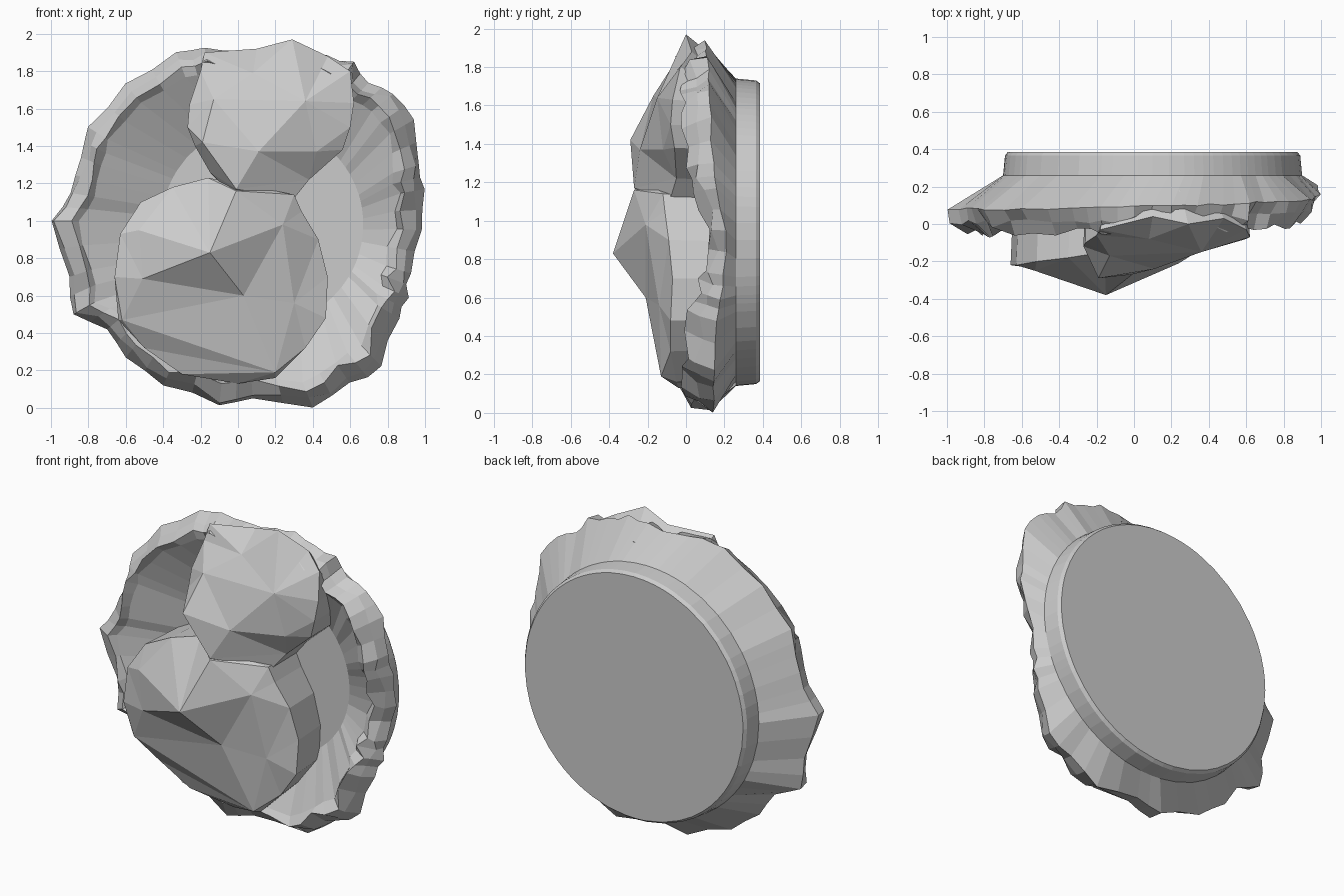
import bpy, bmesh, math, random
from mathutils import Vector
from mathutils.geometry import delaunay_2d_cdt

if "Cube" in bpy.data.objects:
    bpy.data.objects.remove(bpy.data.objects["Cube"])

random.seed(4)


def make(name, bm):
    bmesh.ops.recalc_face_normals(bm, faces=bm.faces)
    me = bpy.data.meshes.new(name)
    bm.to_mesh(me)
    bm.free()
    ob = bpy.data.objects.new(name, me)
    bpy.context.collection.objects.link(ob)
    return ob


def bridge(bm, a, b):
    n = len(a)
    for i in range(n):
        bm.faces.new((a[i], a[(i + 1) % n], b[(i + 1) % n], b[i]))


# Crust: uneven rim outline (x, z), lofted from the round base to the dished floor
coarse = [(-.18, 1.93), (0, 1.91), (.2, 1.92), (.34, 1.94), (.48, 1.89), (.62, 1.85), (.70, 1.74),
          (.83, 1.68), (.94, 1.54), (.97, 1.30), (1, 1.17), (.98, .95), (.92, .72), (.91, .59),
          (.86, .48), (.77, .22), (.6, .13), (.4, 0), (.08, .05), (-.1, .01), (-.4, .12),
          (-.6, .27), (-.7, .42), (-.88, .5), (-.9, .7), (-1, 1), (-.9, 1.15), (-.84, 1.34),
          (-.80, 1.5), (-.6, 1.73), (-.33, 1.9)]
rim = []
for (x, z), (x2, z2) in zip(coarse, coarse[1:] + coarse[:1]):
    k = random.uniform(.98, 1.01)
    rim += [(x, z), ((x + x2) / 2 * k, 1 + ((z + z2) / 2 - 1) * k)]


def scaled(s, y_func, jitter=0.0):
    pts = []
    for x, z in rim:
        k = s + random.uniform(-jitter, jitter)
        pts.append((x * k, y_func(x, z) + random.uniform(-jitter, jitter), 1 + (z - 1) * k))
    return pts


def circle(cx, cz, r, y):
    pts = []
    for x, z in rim:
        a = math.atan2(z - 1, x)
        pts.append((cx + r * math.cos(a), y, cz + r * math.sin(a)))
    return pts


def dip(x, z):
    """The rim sags backwards along its right side."""
    return math.exp(-((z - .85) / .32) ** 2) * max(x, 0)


def outer_y(x, z):
    return 0.11 + 0.03 * x + 0.07 * dip(x, z) - 0.02 * (z - 1)


def front_y(x, z):
    return -0.03 + 0.02 * x + 0.14 * dip(x, z) - 0.01 * (z - 1)


rings = [
    circle(.1, .94, .775, .385),
    circle(.1, .94, .79, .365),
    circle(.1, .94, .80, .26),
    scaled(1.0, outer_y, .006),
    scaled(.965, lambda x, z: (outer_y(x, z) + front_y(x, z)) / 2 - .01, .025),
    scaled(.90, front_y, .022),
    scaled(.86, lambda x, z: front_y(x, z) + .04, .012),
    circle(.13, .98, .54, .175),
]
bm = bmesh.new()
loops = [[bm.verts.new(p) for p in ring] for ring in rings]
for a, b in zip(loops, loops[1:]):
    bridge(bm, a, b)
bm.faces.new(loops[0])
bm.faces.new(loops[-1])
make("crust", bm)


# Filling chunks: faceted front from outline and peak points (x, z, y), walls down to the floor.
# Creases are index pairs that must stay as edges.
def chunk(name, outline, peaks, creases, foot, back):
    pts = outline + peaks
    n = len(outline)
    co, _, faces, orig, _, _ = delaunay_2d_cdt(
        [Vector(p[:2]) for p in pts], creases, [list(range(n))], 1, 1e-5)
    bm = bmesh.new()
    vs = []
    for c, o in zip(co, orig):
        y = pts[o[0]][2] if o else -.1
        vs.append(bm.verts.new((c.x, y, c.y)))
    for f in faces:
        bm.faces.new([vs[i] for i in f])
    edge = [e for e in bm.edges if e.is_boundary]
    new = bmesh.ops.extrude_edge_only(bm, edges=edge)["geom"]
    for v in new:
        if isinstance(v, bmesh.types.BMVert):
            # upper part tucks inside the crust, so nothing shows behind the rim
            shrink = .97 if v.co.z < 1.7 else .85
            v.co = (foot[0] + (v.co.x - foot[0]) * shrink, back,
                    foot[1] + (v.co.z - foot[1]) * shrink)
    bmesh.ops.holes_fill(bm, edges=[e for e in bm.edges if e.is_boundary])
    make(name, bm)


chunk("upper_filling",
      [(-.18, 1.9, -.03), (-.2, 1.8, -.06), (-.26, 1.62, -.1), (-.27, 1.5, -.12),
       (-.23, 1.4, -.16), (-.15, 1.26, -.17), (-.01, 1.12, -.2), (.3, 1.12, -.08),
       (.38, 1.22, -.05), (.56, 1.38, -.06), (.6, 1.5, -.08), (.62, 1.63, -.07),
       (.6, 1.8, -.03), (.48, 1.88, .03), (.29, 1.97, 0), (.1, 1.92, .04)],
      [(-.01, 1.17, -.27), (-.13, 1.65, -.17), (-.19, 1.42, -.29), (.11, 1.37, -.24),
       (.36, 1.64, -.15), (.42, 1.37, -.12), (.08, 1.79, -.08)],
      [(17, 20), (16, 18), (18, 19), (16, 19), (16, 8), (19, 21), (17, 18)], (0, 1), .18)

chunk("lower_filling",
      [(-.16, 1.23, -.15), (-.35, 1.18, -.18), (-.52, 1.1, -.2), (-.63, .93, -.22),
       (-.66, .7, -.22), (-.64, .47, -.15), (-.5, .32, -.09), (-.3, .18, -.06), (0, .13, -.04),
       (.2, .16, -.05), (.36, .32, -.08), (.47, .48, -.08), (.48, .7, -.07), (.43, .9, -.09),
       (.34, 1.05, -.11), (.3, 1.14, -.12), (0, 1.2, -.2)],
      [(-.15, .83, -.38), (-.51, .69, -.24), (.03, .6, -.21), (.24, .98, -.21), (-.01, 1.16, -.27),
       (-.53, .95, -.25), (.2, .19, -.13), (-.62, .47, -.17), (.3, .56, -.14)],
      [(23, 24), (17, 18), (18, 19), (17, 19), (19, 20), (17, 21), (20, 21)], (-.08, .68), .18)
